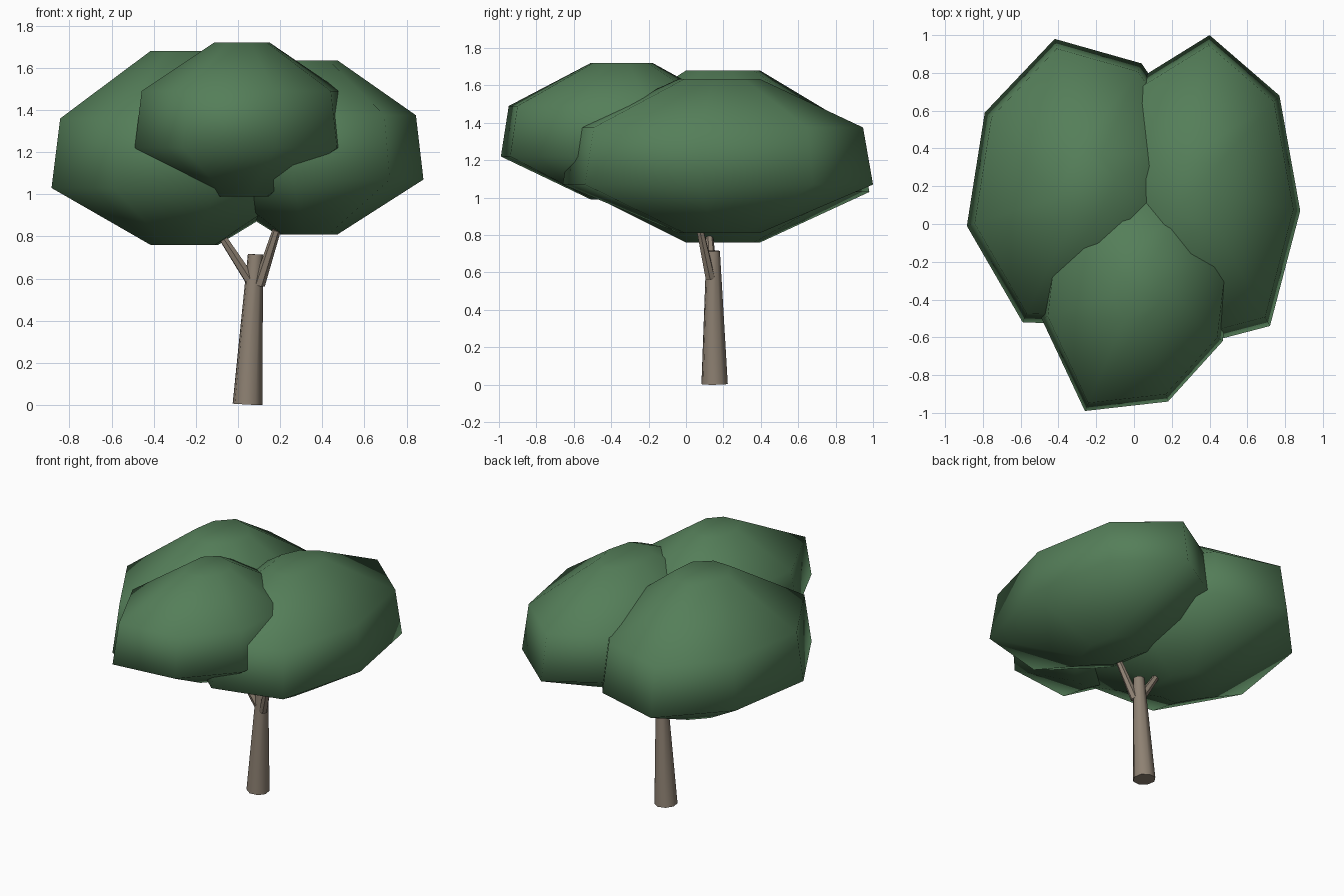
import bpy, bmesh
from math import cos, sin, tau
from mathutils import Vector

if "Cube" in bpy.data.objects:
    bpy.data.objects.remove(bpy.data.objects["Cube"])


def material(name, color):
    m = bpy.data.materials.new(name)
    m.diffuse_color = (*color, 1)
    m.use_nodes = True
    m.node_tree.nodes["Principled BSDF"].inputs["Base Color"].default_value = m.diffuse_color
    return m


leaf = material("leaf_green", (0.09, 0.21, 0.10))
bark = material("bark_brown", (0.27, 0.22, 0.17))


def loft(name, rings, mat):
    """Skin a stack of equal-sized rings and cap both ends."""
    bm = bmesh.new()
    loops = [[bm.verts.new(p) for p in r] for r in rings]
    n = len(loops[0])
    for a, b in zip(loops, loops[1:]):
        for i in range(n):
            j = (i + 1) % n
            bm.faces.new((a[i], a[j], b[j], b[i]))
    bm.faces.new(loops[0][::-1])
    bm.faces.new(loops[-1])
    bmesh.ops.recalc_face_normals(bm, faces=bm.faces)
    me = bpy.data.meshes.new(name)
    bm.to_mesh(me)
    bm.free()
    me.materials.append(mat)
    for p in me.polygons:
        p.use_smooth = True
    ob = bpy.data.objects.new(name, me)
    bpy.context.collection.objects.link(ob)
    return ob


def crown(name, center, outline, heights):
    """Eight-sided leaf clump: small flat caps, two wide middle rings."""
    c = Vector(center)
    rings = []
    for z, s in zip(heights, (0.26, 1.0, 0.935, 0.26)):
        rings.append([(*(c + (Vector(p) - c) * s), z) for p in outline])
    loft(name, rings, leaf)


def limb(name, a, b, ra, rb, sides):
    """Tapered round limb from a to b."""
    a, b = Vector(a), Vector(b)
    q = (b - a).to_track_quat('Z', 'Y')
    rings = [[p + q @ Vector((r * cos(tau * i / sides), r * sin(tau * i / sides), 0))
              for i in range(sides)] for p, r in ((a, ra), (b, rb))]
    ob = loft(name, rings, bark)
    bpy.context.view_layer.objects.active = ob
    ob.select_set(True)
    bpy.ops.object.shade_smooth_by_angle(angle=1.0)
    ob.select_set(False)


# Leaf clumps
crown("left_foliage", (-0.25, 0.19),
      [(0.04, 0.85), (-0.42, 0.98), (-0.79, 0.59), (-0.885, -0.01),
       (-0.59, -0.52), (-0.10, -0.54), (0.29, -0.19), (0.35, 0.40)],
      (0.76, 1.03, 1.36, 1.68))
crown("right_foliage", (0.33, 0.18),
      [(0.40, 1.0), (-0.02, 0.74), (-0.23, 0.29), (-0.12, -0.32),
       (0.26, -0.66), (0.72, -0.54), (0.88, 0.07), (0.77, 0.68)],
      (0.81, 1.07, 1.375, 1.635))
crown("front_foliage", (0.02, -0.34),
      [(-0.49, -0.50), (-0.26, -0.99), (0.18, -0.94), (0.47, -0.62),
       (0.52, -0.20), (0.30, 0.17), (-0.12, 0.28), (-0.43, 0.0)],
      (0.99, 1.22, 1.49, 1.72))

# Trunk and forked branches
limb("trunk", (0.045, 0.153, 0.003), (0.083, 0.145, 0.715), 0.072, 0.037, 8)
limb("left_branch", (0.06, 0.14, 0.59), (-0.077, 0.125, 0.80), 0.028, 0.02, 6)
limb("right_branch", (0.1, 0.13, 0.57), (0.183, 0.075, 0.828), 0.028, 0.02, 6)
